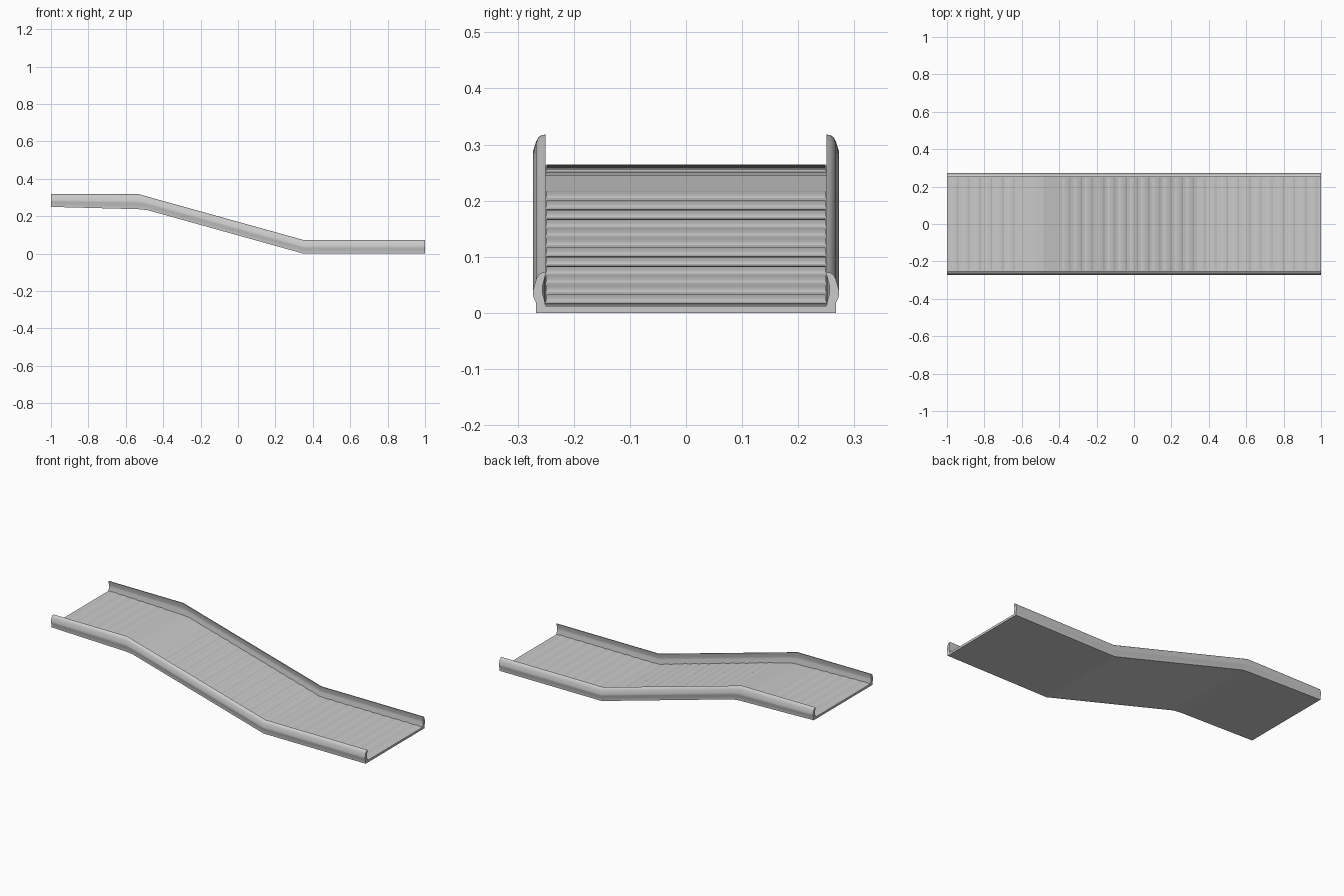
import bpy
import math

if "Cube" in bpy.data.objects:
    bpy.data.objects.remove(bpy.data.objects["Cube"])

# Stations along the track: x, underside height, rail top height
PATH = [(-1.0, 0.250, 0.318), (-0.53, 0.2375, 0.318), (-0.485, 0.233, 0.305),
        (0.35, 0.0, 0.073), (1.0, 0.0, 0.073)]


def base_z(x):
    for (x0, b0, _), (x1, b1, _) in zip(PATH, PATH[1:]):
        if x <= x1:
            return b0 + (b1 - b0) * (x - x0) / (x1 - x0)
    return 0.0


def make_object(name, verts, faces, smooth=True):
    mesh = bpy.data.meshes.new(name)
    mesh.from_pydata(verts, [], faces)
    obj = bpy.data.objects.new(name, mesh)
    bpy.context.collection.objects.link(obj)
    bpy.ops.object.select_all(action='DESELECT')
    bpy.context.view_layer.objects.active = obj
    obj.select_set(True)
    bpy.ops.object.mode_set(mode='EDIT')
    bpy.ops.mesh.select_all(action='SELECT')
    bpy.ops.mesh.normals_make_consistent(inside=False)
    bpy.ops.object.mode_set(mode='OBJECT')
    if smooth:
        bpy.ops.object.shade_smooth_by_angle(angle=math.radians(30))
    return obj


def loft(name, rings, smooth=True):
    n = len(rings[0])
    verts = [p for r in rings for p in r]
    faces = [(k * n + i, k * n + (i + 1) % n, (k + 1) * n + (i + 1) % n, (k + 1) * n + i)
             for k in range(len(rings) - 1) for i in range(n)]
    faces += [tuple(range(n)), tuple(range(len(verts) - n, len(verts)))]
    return make_object(name, verts, faces, smooth)


# Side rails: bulged channel section (y, fraction of height)
SECTION = [(0.250, 0.0), (0.267, 0.0), (0.267, 0.24), (0.273, 0.42), (0.273, 0.54),
           (0.267, 0.82), (0.263, 0.93), (0.257, 0.985), (0.250, 1.0),
           (0.251, 0.90), (0.256, 0.65), (0.256, 0.50), (0.251, 0.24)]
for side, name in ((-1, "front_rail"), (1, "back_rail")):
    loft(name, [[(x, side * y, b + t * (top - b)) for y, t in SECTION]
                for x, b, top in PATH])

# Flat bed between the rails
T = 0.0125
loft("bed", [[(x, -0.251, b), (x, 0.251, b), (x, 0.251, b + T), (x, -0.251, b + T)]
             for x, b, _ in PATH], smooth=False)


# Low rounded rollers standing just proud of the bed
def roller(name, cx, half):
    prof = []
    for i in range(7):
        a = math.pi * i / 6
        x = cx - half * math.cos(a)
        prof.append((x, base_z(x) + T - 0.001 + 0.0045 * math.sin(a)))
    loft(name, [[(x, y, z) for x, z in prof] for y in (-0.249, 0.249)])


PITCH = 0.06
for i in range(33):
    cx = -0.96 + PITCH * i
    if -0.62 < cx < -0.36:
        continue  # plain plate over the crest
    roller("roller_%02d" % i, cx, 0.023)
